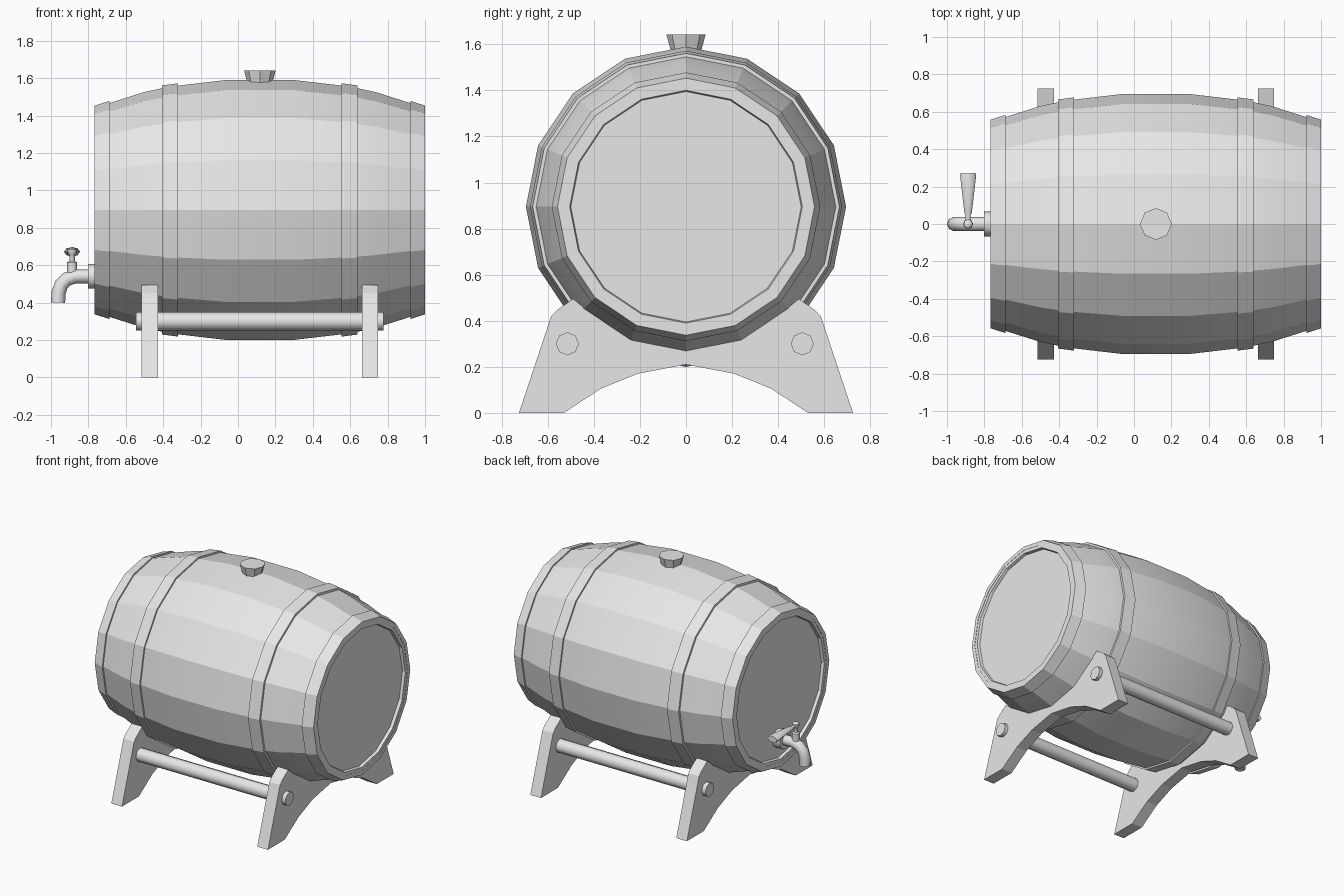
import bpy, bmesh, math

if "Cube" in bpy.data.objects:
    bpy.data.objects.remove(bpy.data.objects["Cube"], do_unlink=True)

CX, CZ = 0.117, 0.895   # barrel centre

grey = bpy.data.materials.new("plain grey")
grey.use_nodes = True
grey.diffuse_color = (0.8, 0.8, 0.8, 1)
grey.node_tree.nodes["Principled BSDF"].inputs["Base Color"].default_value = (0.8, 0.8, 0.8, 1)


def finish(name, bm, smooth=None):
    bmesh.ops.recalc_face_normals(bm, faces=bm.faces)
    mesh = bpy.data.meshes.new(name)
    bm.to_mesh(mesh)
    bm.free()
    mesh.materials.append(grey)
    obj = bpy.data.objects.new(name, mesh)
    bpy.context.collection.objects.link(obj)
    if smooth:
        bpy.ops.object.select_all(action="DESELECT")
        obj.select_set(True)
        bpy.context.view_layer.objects.active = obj
        bpy.ops.object.shade_smooth_by_angle(angle=math.radians(smooth))
    return obj


def lathe(name, profile, sides, axis="X", centre=(0, 0, 0), closed=False,
          squash=1.0, smooth=15):
    """Turn (position, radius) pairs about an axis; caps the ends unless closed."""
    bm = bmesh.new()
    rings = []
    for a, r in profile:
        ring = []
        for i in range(sides):
            t = math.tau * i / sides
            s, c = r * math.sin(t), r * math.cos(t) * squash
            p = {"X": (a, s, c), "Y": (s, a, c), "Z": (s, c, a)}[axis]
            ring.append(bm.verts.new([p[k] + centre[k] for k in range(3)]))
        rings.append(ring)
    pairs = list(zip(rings, rings[1:]))
    if closed:
        pairs.append((rings[-1], rings[0]))
    else:
        bm.faces.new(rings[0])
        bm.faces.new(rings[-1])
    for lo, hi in pairs:
        for i in range(sides):
            j = (i + 1) % sides
            bm.faces.new((lo[i], lo[j], hi[j], hi[i]))
    return finish(name, bm, smooth)


# Barrel body with recessed heads
half = [(0.18, 0.695), (0.48, 0.66), (0.62, 0.63), (0.80, 0.573),
        (0.88, 0.545), (0.88, 0.505), (0.86, 0.50)]
body = [(-u, r) for u, r in reversed(half)] + half
lathe("barrel_body", body, 16, centre=(CX, 0, CZ))

# Hoops, two at each end
for side, label in ((-1, "right"), (1, "left")):
    for kind, u0, r0, u1, r1 in (("inner_hoop", 0.437, 0.677, 0.523, 0.666),
                                 ("end_hoop", 0.805, 0.583, 0.883, 0.558)):
        ring = [(side * u0, r0), (side * u1, r1),
                (side * u1, r1 - 0.03), (side * u0, r0 - 0.03)]
        lathe(f"{label}_{kind}", ring, 16, centre=(CX, 0, CZ), closed=True)

# Bung on top
lathe("bung", [(1.56, 0.063), (1.642, 0.085)], 8, "Z", (CX, 0, 0))

# Cradle supports: half outline mirrored, then extruded
outline = [(0.21, 0.17), (0.37, 0.105), (0.53, 0), (0.725, 0), (0.585, 0.42),
           (0.555, 0.45), (0.49, 0.495), (0.44, 0.455), (0.237, 0.323)]
outline = [(0, 0.21)] + outline + [(0, 0.275)] + [(-y, z) for y, z in reversed(outline)]
for label, x0 in (("right", -0.515), ("left", 0.663)):
    bm = bmesh.new()
    face = bm.faces.new([bm.verts.new((x0, y, z)) for y, z in outline])
    ext = bmesh.ops.extrude_face_region(bm, geom=[face])
    moved = [v for v in ext["geom"] if isinstance(v, bmesh.types.BMVert)]
    bmesh.ops.translate(bm, verts=moved, vec=(0.086, 0, 0))
    finish(f"{label}_cradle_support", bm)

# Rails joining the supports
for label, y in (("front", -0.515), ("back", 0.505)):
    lathe(f"{label}_rail", [(-0.545, 0.05), (0.777, 0.05)], 8,
          centre=(0, y, 0.3), smooth=50)

# Tap flange
lathe("tap_flange", [(-0.803, 0.066), (-0.74, 0.066)], 12,
      centre=(0, 0, 0.54), smooth=35)

# Tap spout: bent pipe
curve = bpy.data.curves.new("tap_spout", "CURVE")
curve.dimensions = "3D"
curve.bevel_depth = 0.038
curve.bevel_resolution = 2
curve.use_fill_caps = True
path = [(-0.78, 0.54), (-0.87, 0.54), (-0.915, 0.525), (-0.945, 0.495),
        (-0.96, 0.45), (-0.962, 0.40)]
spline = curve.splines.new("POLY")
spline.points.add(len(path) - 1)
for point, (x, z) in zip(spline.points, path):
    point.co = (x, 0, z, 1)
curve.materials.append(grey)
spout = bpy.data.objects.new("tap_spout", curve)
bpy.context.collection.objects.link(spout)
bpy.ops.object.select_all(action="DESELECT")
spout.select_set(True)
bpy.context.view_layer.objects.active = spout
bpy.ops.object.convert(target="MESH")
bpy.ops.object.shade_smooth_by_angle(angle=math.radians(50))

# Tap valve stem and lever handle
TX = -0.887
lathe("tap_valve", [(0.55, 0.027), (0.615, 0.027), (0.622, 0.015), (0.655, 0.015),
                    (0.665, 0.024), (0.683, 0.024), (0.692, 0.012)],
      8, "Z", (TX, 0, 0), smooth=50)
lathe("tap_handle", [(-0.02, 0.01), (0.0, 0.016), (0.045, 0.013), (0.06, 0.02),
                     (0.26, 0.043), (0.273, 0.039)],
      8, "Y", (TX, 0, 0.671), squash=0.6, smooth=50)
